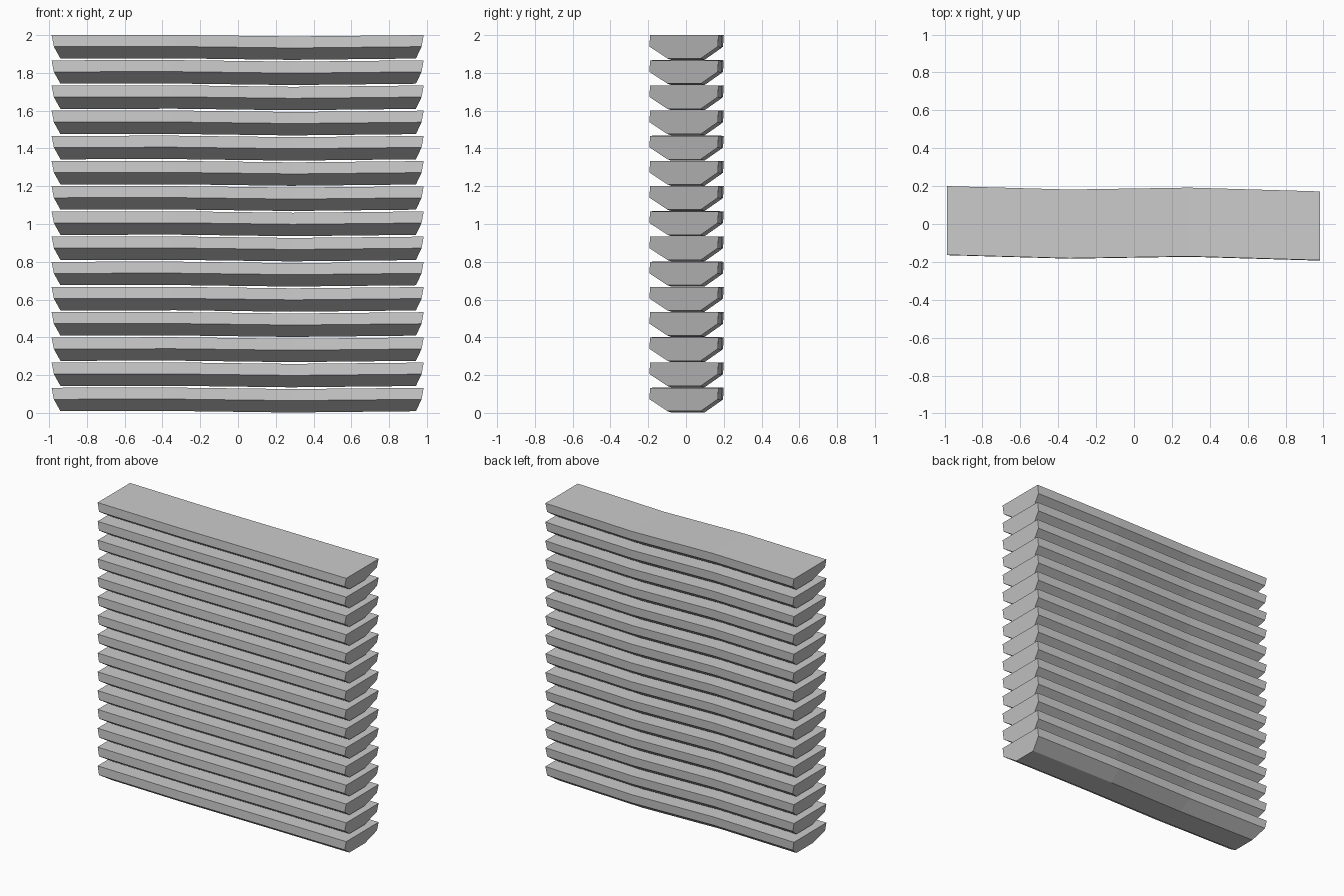
import bpy, bmesh

if "Cube" in bpy.data.objects:
    bpy.data.objects.remove(bpy.data.objects["Cube"])

COUNT, STEP = 15, 1.867 / 14

# stations along the slat: x at top / middle / bottom, sideways bow, vertical bow
STATIONS = [
    (-0.987, -0.975, -0.940, 0.018, 0.000),
    (-0.340, -0.340, -0.330, 0.000, 0.001),
    (0.290, 0.290, 0.280, 0.010, -0.007),
    (0.983, 0.972, 0.942, -0.010, 0.000),
]


def section(station):
    """Flat-topped slat section with a bevelled underside."""
    xt, xm, xb, dy, dz = station
    pts = [(xt, -0.181, 0.133), (xm, -0.183, 0.072), (xb, -0.088, 0.009),
           (xb, 0.088, 0.009), (xm, 0.178, 0.072), (xt, 0.182, 0.133)]
    return [(x, y + dy, z + dz) for x, y, z in pts]


# slat mesh: sections joined end to end
bm = bmesh.new()
rings = [[bm.verts.new(p) for p in section(s)] for s in STATIONS]
for a, b in zip(rings, rings[1:]):
    for i in range(6):
        j = (i + 1) % 6
        bm.faces.new((a[i], a[j], b[j], b[i]))
bm.faces.new(rings[0])
bm.faces.new(rings[-1][::-1])
bmesh.ops.recalc_face_normals(bm, faces=bm.faces)
mesh = bpy.data.meshes.new("slat")
bm.to_mesh(mesh)
bm.free()

# stack of identical slats
for i in range(COUNT):
    slat = bpy.data.objects.new(f"slat_{i + 1:02d}", mesh)
    slat.location.z = i * STEP
    bpy.context.collection.objects.link(slat)
